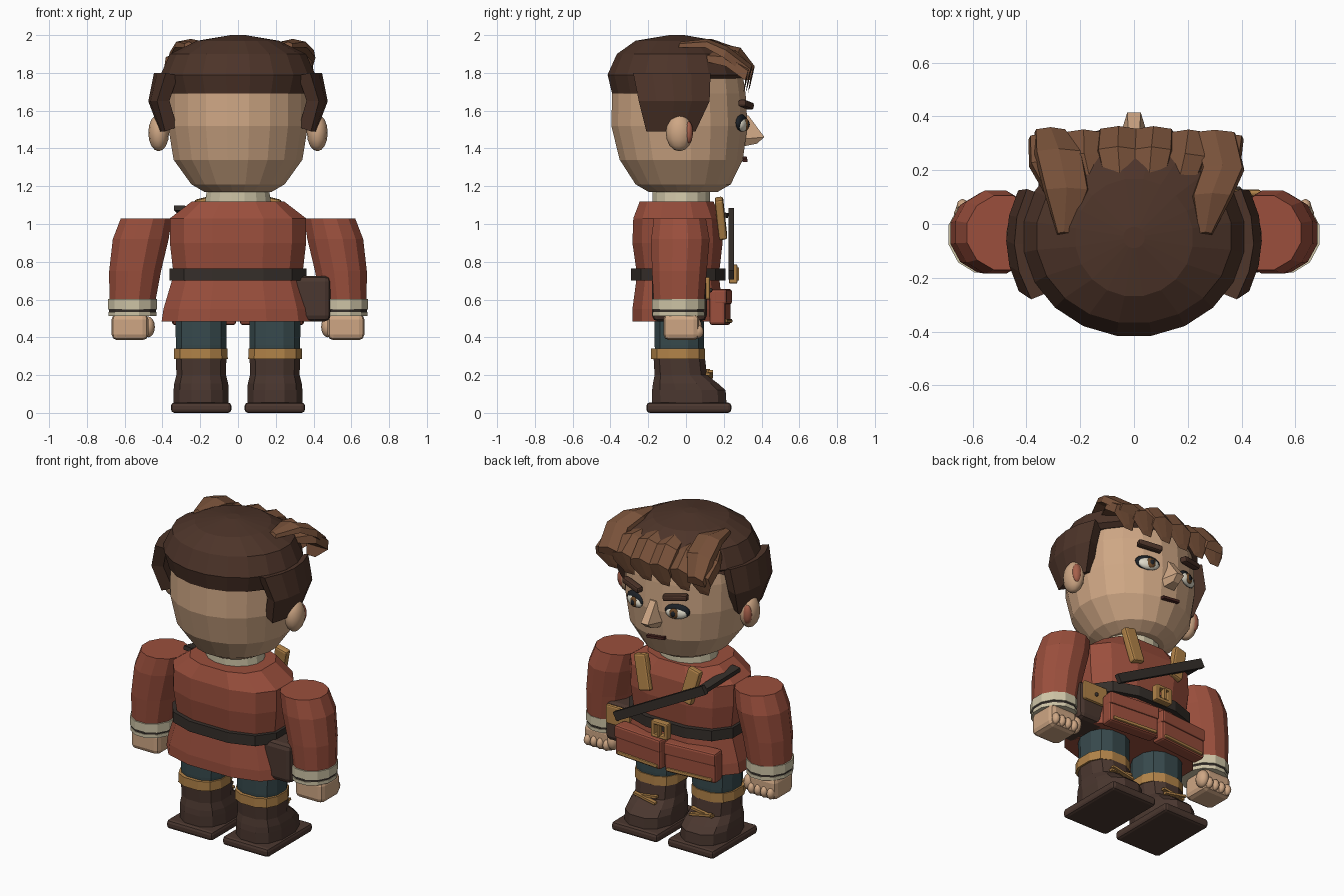
import bpy, bmesh, math
from mathutils import Matrix, Vector, Euler

if "Cube" in bpy.data.objects:
    bpy.data.objects.remove(bpy.data.objects["Cube"])

MATS = {}
def mat(hexcol):
    if hexcol not in MATS:
        m = bpy.data.materials.new("colour_" + hexcol)
        m.diffuse_color = [(int(hexcol[i:i+2], 16) / 255) ** 2.2 for i in (0, 2, 4)] + [1]
        m.use_nodes = True
        m.node_tree.nodes["Principled BSDF"].inputs["Base Color"].default_value = m.diffuse_color
        MATS[hexcol] = m
    return MATS[hexcol]

SKIN, HAIR, LOCK, RED, TEAL = "cda583", "4e372d", "77523c", "99503f", "3a4b4e"
BOOT, TAN, CREAM, DARK, WHITE, INK = "4c3a33", "b0824a", "cdc3a5", "38322e", "ded9c8", "22262b"

def finish(name, bm, col):
    bmesh.ops.recalc_face_normals(bm, faces=bm.faces[:])
    me = bpy.data.meshes.new(name)
    bm.to_mesh(me)
    bm.free()
    me.materials.append(mat(col))
    ob = bpy.data.objects.new(name, me)
    bpy.context.collection.objects.link(ob)
    return ob

def skin_rings(name, rings, col):
    bm = bmesh.new()
    vs = [[bm.verts.new(p) for p in r] for r in rings]
    n = len(vs[0])
    for a, b in zip(vs, vs[1:]):
        for i in range(n):
            bm.faces.new((a[i], a[(i+1) % n], b[(i+1) % n], b[i]))
    bm.faces.new(vs[0])
    bm.faces.new(vs[-1])
    return finish(name, bm, col)

def loft(name, rings, col, n=12, e=1.0):
    """rings: (cx, y_min, y_max, z, rx); e < 1 makes the section squarer"""
    f = lambda t: math.copysign(abs(t) ** e, t)
    out = []
    for cx, y0, y1, z, rx in rings:
        angs = [2 * math.pi * (i + .5) / n for i in range(n)]
        out.append([(cx + rx * f(math.cos(a)), (y0+y1)/2 + (y1-y0)/2 * f(math.sin(a)), z) for a in angs])
    return skin_rings(name, out, col)

def box(name, c, size, col, bevel=0.0, rot=(0, 0, 0)):
    bm = bmesh.new()
    bmesh.ops.create_cube(bm, size=1)
    bmesh.ops.scale(bm, vec=size, verts=bm.verts)
    if bevel:
        bmesh.ops.bevel(bm, geom=bm.edges[:], offset=bevel, segments=2, profile=.5, affect='EDGES')
    bm.transform(Matrix.Translation(c) @ Euler([math.radians(r) for r in rot]).to_matrix().to_4x4())
    return finish(name, bm, col)

def ball(name, c, r, col, rz=0, u=12, v=8):
    bm = bmesh.new()
    bmesh.ops.create_uvsphere(bm, u_segments=u, v_segments=v, radius=1)
    bm.transform(Matrix.Translation(c) @ Matrix.Rotation(math.radians(rz), 4, 'Z') @ Matrix.Diagonal((*r, 1)))
    ob = finish(name, bm, col)
    for p in ob.data.polygons:
        p.use_smooth = True
    return ob

def bar(name, a, b, w, t, col):
    """flat bar from a to b, w high and t deep"""
    a, b = Vector(a), Vector(b)
    bm = bmesh.new()
    bmesh.ops.create_cube(bm, size=1)
    d = b - a
    bm.transform(Matrix.Translation((a+b)/2) @ d.to_track_quat('X', 'Z').to_matrix().to_4x4()
                 @ Matrix.Diagonal((d.length, t, w, 1)))
    return finish(name, bm, col)

def mirrored(ob):
    me = ob.data.copy()
    me.transform(Matrix.Scale(-1, 4, (1, 0, 0)))
    me.flip_normals()
    m = bpy.data.objects.new(ob.name + "_mirrored", me)
    bpy.context.collection.objects.link(m)

# head, neck collar
loft("head", [(0, -.20, .17, 1.17, .18), (0, -.27, .24, 1.21, .25), (0, -.355, .305, 1.34, .345),
              (0, -.40, .33, 1.52, .375), (0, -.395, .32, 1.69, .375), (0, -.36, .30, 1.82, .35)], SKIN, 20)
loft("neck_collar", [(0, -.18, .13, 1.10, .18), (0, -.18, .13, 1.20, .165)], CREAM, 16)

# hair cap, its hem raised over the forehead
cap = loft("hair_cap", [(0, -.395, .30, 1.69, .385), (0, -.42, .325, 1.79, .415), (0, -.37, .28, 1.90, .365),
                        (0, -.27, .17, 1.97, .22), (0, -.09, -.01, 2.0, .04)], HAIR, 20)
for v in cap.data.vertices:
    if v.co.z < 1.75 and v.co.y > .1:
        v.co.z = 1.77

# sideburns
bm = bmesh.new()
rows = []
for z, r, y0, y1 in ((1.80, .445, -.28, .13), (1.65, .475, -.25, .125), (1.49, .415, -.21, .05)):
    ys = [y0 + (y1-y0) * i / 4 for i in range(5)]
    rows.append([bm.verts.new((r - 1.3 * (y+.06)**2, y, z)) for y in ys])
for a, b in zip(rows, rows[1:]):
    for i in range(4):
        bm.faces.new((a[i], b[i], b[i+1], a[i+1]))
side = finish("sideburn", bm, HAIR)
side.data.flip_normals() if side.data.polygons[0].normal.x < 0 else None
mod = side.modifiers.new("thickness", 'SOLIDIFY')
mod.thickness, mod.offset = .07, -1
m2 = side.modifiers.new("mirror", 'MIRROR')

# fringe locks
def lock(name, pts, col):
    rings = []
    for x, y, z, w, t in pts:
        rings.append([(x-w, y, z-t), (x+w, y, z-t), (x+w*.9, y+t*.3, z), (x, y+t*.5, z+t*.5), (x-w*.9, y+t*.3, z)])
    return skin_rings(name, rings, col)
for i in range(6):
    x = -.31 + i * .125
    b = .06 * abs(x) / .3
    lock("fringe_lock", [(x*.85, .16-b, 1.955-b, .06, .03), (x, .275-b, 1.915-b*.5, .08, .05),
                         (x*1.04+.005, .345-b*.5, 1.81, .075, .05), (x*1.02-.025, .335-b*.5, 1.715, .03, .02)], LOCK)
lock("long_lock_left", [(-.26, -.04, 1.955, .025, .02), (-.25, .12, 1.965, .085, .03), (-.28, .26, 1.91, .09, .04),
                        (-.31, .34, 1.80, .06, .04)], LOCK)
lock("long_lock_right", [(.265, -.04, 1.955, .025, .02), (.29, .10, 1.965, .075, .03), (.33, .20, 1.92, .08, .04),
                         (.30, .33, 1.82, .08, .04)], LOCK)

# ears, eyes, brows
for ob in (ball("ear", (.42, -.035, 1.483), (.055, .072, .098), SKIN),
           ball("inner_ear", (.435, .012, 1.485), (.03, .025, .06), "a5604c"),
           ball("eye_outline", (.145, .293, 1.535), (.077, .024, .046), INK, -18),
           ball("eye_white", (.145, .302, 1.525), (.066, .024, .036), WHITE, -18),
           ball("iris", (.14, .319, 1.527), (.029, .014, .032), "6b4a2c", -18),
           ball("pupil", (.14, .328, 1.527), (.015, .009, .018), INK, -18),
           box("eyebrow", (.15, .318, 1.632), (.15, .045, .038), HAIR, .012, (0, -7, -18))):
    mirrored(ob)

# nose and mouth
skin_rings("nose", [[(-.02, .29, 1.58), (.02, .29, 1.58), (.02, .33, 1.575), (-.02, .33, 1.575)],
                    [(-.06, .30, 1.45), (.06, .30, 1.45), (.025, .415, 1.46), (-.025, .415, 1.46)],
                    [(-.04, .30, 1.41), (.04, .30, 1.41), (.02, .375, 1.425), (-.02, .375, 1.425)]], SKIN)
bar("mouth", (.05, .312, 1.335), (-.07, .308, 1.35), .016, .025, "4a2a26")

# tunic and belt
loft("tunic", [(0, -.29, .20, .485, .415), (0, -.29, .20, .55, .405), (0, -.265, .18, .73, .35),
               (0, -.29, .20, .90, .37), (0, -.285, .19, 1.03, .37), (0, -.25, .15, 1.12, .25)], RED, 12, .75)
loft("belt", [(0, -.297, .215, .70, .372), (0, -.297, .215, .765, .372)], DARK, 12, .75)
for x in (-.045, .045):
    box("buckle_side", (x, .25, .735), (.025, .045, .10), TAN, .008)
for z in (.695, .775):
    box("buckle_bar", (0, .25, z), (.11, .045, .022), TAN, .008)
box("buckle_prong", (0, .265, .735), (.015, .03, .07), TAN)

# chest tabs and diagonal strap
mirrored(box("chest_tab", (.165, .185, 1.03), (.085, .045, .22), TAN, .012, (6, 14, 0)))
bar("chest_strap", (.32, .24, .73), (-.30, .24, 1.06), .055, .028, DARK)
bar("shoulder_strap", (-.27, .22, 1.045), (-.31, -.06, 1.085), .025, .06, DARK)

# front pouches
for s in (1, -1):
    box("front_pouch", (s*.18, .18, .56), (.335, .085, .19), RED, .015, (0, 0, -s*5))
    box("pouch_flap", (s*.18, .195, .615), (.34, .07, .08), RED, .012, (0, 0, -s*5))
    box("pouch_trim", (s*.18, .222, .487), (.30, .022, .02), TAN, .006, (0, 0, -s*5))

# hip pouch with front plate
box("hip_pouch", (.388, -.035, .605), (.205, .29, .24), BOOT, .03)
box("hip_pouch_plate", (.388, .115, .66), (.17, .025, .12), TAN, .01)
ball("hip_pouch_stud", (.388, .13, .65), (.012, .01, .012), DARK)

# arms, cuffs and hands
def cuff(name, z0, z1, r, col):
    return loft(name, [(.558, -.04-r-.01, -.04+r+.01, z0, r), (.558, -.04-r-.01, -.04+r+.01, z1, r)], col, 12)
parts = [loft("sleeve", [(.56, -.175, .10, .58, .125), (.545, -.185, .115, .75, .142), (.515, -.19, .13, .92, .153),
                         (.485, -.175, .11, 1.03, .14)], RED, 12),
         cuff("cuff", .548, .602, .135, CREAM), cuff("cuff_band", .532, .55, .128, DARK),
         cuff("cuff_rim", .513, .534, .132, CREAM),
         box("hand", (.572, -.025, .455), (.195, .19, .14), SKIN, .03),
         ball("thumb", (.475, .04, .455), (.035, .045, .055), SKIN)]
parts += [ball("finger", (.505 + i*.044, .062, .43), (.024, .032, .036), SKIN, 0, 8, 6) for i in range(4)]

# legs, straps, boots, laces
parts += [loft("trouser_leg", [(.195, -.16, .09, .22, .13), (.195, -.17, .10, .36, .138), (.195, -.17, .10, .60, .14)], TEAL, 12, .8),
          loft("leg_strap", [(.197, -.19, .105, .285, .147), (.197, -.19, .105, .342, .145)], TAN, 12, .8),
          loft("boot", [(.195, -.185, .22, .05, .15), (.195, -.185, .215, .12, .15), (.195, -.18, .175, .155, .147),
                        (.195, -.17, .115, .20, .135), (.195, -.175, .105, .285, .137)], BOOT, 12, .8),
          box("sole", (.195, .015, .0275), (.32, .45, .055), BOOT, .018)]
parts += [bar("lace", (.12, .115+d, z), (.27, .115+d, z+s), .014, .025, TAN)
          for d, z, s in ((.015, .19, .03), (.0, .225, -.02))]
for ob in parts:
    mirrored(ob)
